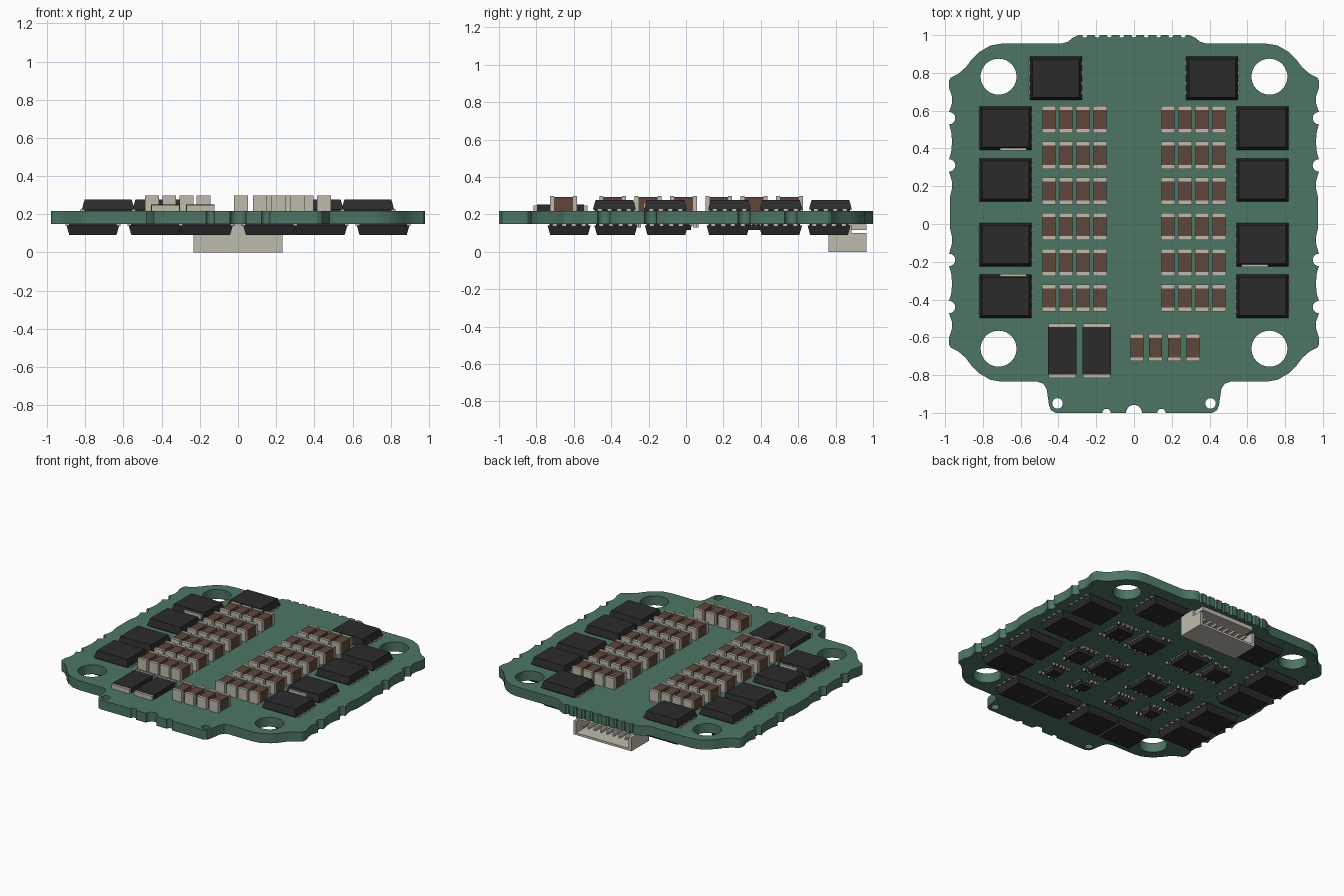
import bpy, bmesh, math, random

random.seed(4)
cube = bpy.data.objects.get("Cube")
if cube:
    bpy.data.objects.remove(cube)


def material(name, rgb):
    m = bpy.data.materials.new(name)
    m.use_nodes = True
    m.diffuse_color = (*rgb, 1)
    m.node_tree.nodes["Principled BSDF"].inputs["Base Color"].default_value = (*rgb, 1)
    return m


GREEN = material("board green", (0.075, 0.18, 0.125))
BLACK = material("package black", (0.024, 0.024, 0.024))
BROWN = material("ceramic brown", (0.115, 0.062, 0.044))
METAL = material("terminal metal", (0.52, 0.49, 0.41))
CREAM = material("connector cream", (0.52, 0.50, 0.42))
TOP, BOTTOM = 0.218, 0.149   # board faces


class Part:
    """Collects boxes into one named object with flat colours."""

    def __init__(self, name, *mats):
        self.name, self.mats, self.bm = name, mats, bmesh.new()

    def box(self, x, y, z0, z1, sx, sy, mat=0, top=0.0, bottom=0.0):
        verts = bmesh.ops.create_cube(self.bm, size=1)["verts"]
        for v in verts:
            inset = top if v.co.z > 0 else bottom
            v.co = (x + v.co.x * (sx - 2 * inset), y + v.co.y * (sy - 2 * inset),
                    z1 if v.co.z > 0 else z0)
        for f in {f for v in verts for f in v.link_faces}:
            f.material_index = mat

    def finish(self):
        me = bpy.data.meshes.new(self.name)
        self.bm.to_mesh(me)
        self.bm.free()
        for m in self.mats:
            me.materials.append(m)
        ob = bpy.data.objects.new(self.name, me)
        bpy.context.collection.objects.link(ob)
        return ob


def arc(cx, cy, r, start, end, n=8):
    angles = [math.radians(start + (end - start) * i / n) for i in range(n + 1)]
    return [(cx + r * math.cos(a), cy + r * math.sin(a)) for a in angles]


# Board outline: right half from top to bottom, then mirrored
EDGE, MID = 0.979, 0.06
corner = [(0.70, 0.955), (0.76, 0.945), (0.82, 0.91), (0.86, 0.87),
          (0.89, 0.83), (0.93, 0.795), (0.97, 0.775), (EDGE, 0.76)]
half = arc(0, 1, 0.013, 270, 360, 4)
for k in range(1, 5):
    half += arc(k * 0.065, 1, 0.013, 180, 360, 6)
half += [(0.295, 1), (0.325, 0.985), (0.35, 0.965), (0.385, 0.955)] + corner
side = [(EDGE, 0.72), (0.965, 0.68), (0.963, 0.64), (EDGE - 0.004, 0.605)]
side += arc(EDGE, 0.56, 0.033, 90, 270)
side += [(0.968, 0.49), (0.963, 0.435), (0.968, 0.38)]
side += arc(EDGE, 0.31, 0.033, 90, 270)
side += [(0.965, 0.23), (0.963, 0.19), (EDGE - 0.004, 0.14)]
half += side + [(x, 2 * MID - y) for x, y in reversed(side)]
half += [(x, 2 * MID - y) for x, y in reversed(corner)]
half += [(0.51, -0.835), (0.48, -0.845), (0.462, -0.875), (0.45, -0.96), (0.44, -0.985), (0.415, -1)]
half += arc(0.145, -1, 0.022, 0, 180) + arc(0, -1, 0.042, 0, 90, 6)
outline = half + [(-x, y) for x, y in reversed(half[1:-1])]
loops = [outline]
for s in (-1, 1):
    loops += [arc(s * 0.717, y, 0.095, 0, 360 - 7.5, 47) for y in (0.78, -0.66)]
    loops.append(arc(s * 0.405, -0.95, 0.028, 0, 345, 23))

curve = bpy.data.curves.new("circuit_board", "CURVE")
curve.dimensions, curve.fill_mode = "2D", "BOTH"
curve.extrude = (TOP - BOTTOM) / 2
for loop in loops:
    sp = curve.splines.new("POLY")
    sp.points.add(len(loop) - 1)
    for p, (x, y) in zip(sp.points, loop):
        p.co = (x, y, 0, 1)
    sp.use_cyclic_u = True
curve.materials.append(GREEN)
board = bpy.data.objects.new("circuit_board", curve)
board.location.z = (TOP + BOTTOM) / 2
bpy.context.collection.objects.link(board)
bpy.context.view_layer.objects.active = board
board.select_set(True)
bpy.ops.object.convert(target="MESH")
bpy.ops.object.shade_smooth_by_angle(angle=math.radians(30))


# Power transistors: bevelled black bodies with short side leads
def transistor(part, x, y, above):
    if above:
        part.box(x, y, 0.226, 0.276, 0.275, 0.23, 0, top=0.014)
        z0, z1 = TOP, 0.228
    else:
        part.box(x, y, 0.091, 0.141, 0.275, 0.23, 0, bottom=0.014)
        z0, z1 = 0.139, BOTTOM
    part.box(x, y, z0, z1, 0.25, 0.21, 0)
    for s in (-1, 1):
        for k in range(4):
            part.box(x + s * 0.131, y + (k - 1.5) * 0.052, z0, z1, 0.026, 0.024, 1)


upper = Part("upper_transistors", BLACK, METAL)
for s in (-1, 1):
    transistor(upper, s * 0.414, 0.772, True)
    for y in (0.508, 0.233, -0.109, -0.383):
        transistor(upper, s * 0.68, y, True)
# exposed tabs on three of the transistor sides
for x, y in ((-0.64, 0.397), (0.64, -0.22), (-0.64, -0.272)):
    upper.box(x, y, 0.232, 0.262, 0.14, 0.016, 1)
upper.finish()

lower = Part("lower_transistors", BLACK, METAL)
for s in (-1, 1):
    transistor(lower, s * 0.414, 0.765, False)
    for x in (0.165, 0.435):
        transistor(lower, s * x, -0.625, False)
    for y in (0.505, 0.225, -0.105, -0.375):
        transistor(lower, s * 0.76, y, False)
lower.finish()

# Ceramic capacitors: two blocks of four by six and one short row
caps = Part("ceramic_capacitors", BROWN, METAL)
spots = [(s * 0.315 + (k - 1.5) * 0.09, 0.553 - r * 0.189)
         for s in (-1, 1) for r in range(6) for k in range(4)]
spots += [(0.015 + k * 0.099, -0.655) for k in range(4)]
for x, y in spots:
    caps.box(x, y, TOP, 0.294, 0.068, 0.13)
    for s in (-1, 1):
        caps.box(x, y + s * 0.061, TOP, 0.299, 0.073, 0.021, 1)
caps.finish()

# Two large flat resistors
res = Part("shunt_resistors", BLACK, METAL)
for x in (-0.38, -0.197):
    res.box(x, -0.671, TOP, 0.252, 0.15, 0.25)
    for s in (-1, 1):
        res.box(x, -0.671 + s * 0.132, TOP, 0.249, 0.146, 0.024, 1)
res.finish()

# Underside chips with pins, ringed by tiny passives
chips = Part("control_chips", BLACK, METAL)
small = Part("small_passives", BLACK, METAL, BROWN)
layout = [(s * x, y, size) for s in (-1, 1)
          for x, y, size in ((0.18, 0.36, 0.18), (0.42, 0.35, 0.14),
                             (0.18, -0.06, 0.18), (0.43, -0.05, 0.14),
                             (0.16, -0.34, 0.09), (0.42, -0.32, 0.09))]
for x, y, size in layout:
    chips.box(x, y, 0.117, BOTTOM, size, size, 0, bottom=0.004)
    n = int(size / 0.025)
    for k in range(n):
        t = (k - (n - 1) / 2) * 0.024
        for s in (-1, 1):
            chips.box(x + s * size / 2, y + t, 0.14, BOTTOM, 0.02, 0.01, 1)
            chips.box(x + t, y + s * size / 2, 0.14, BOTTOM, 0.01, 0.02, 1)
    reach = size / 2 + 0.027
    for k in range(-2, 3):
        for s in (-1, 1):
            if random.random() < 0.75:
                px, py = x + k * reach / 2.6, y + s * reach
                small.box(px, py, 0.132, BOTTOM, 0.016, 0.016, random.choice((0, 0, 2)))
                for e in (-1, 1):
                    small.box(px + e * 0.011, py, 0.13, BOTTOM, 0.007, 0.017, 1)
chips.finish()
small.finish()

# Cable socket under the back edge, open to the back
sock = Part("cable_socket", CREAM, METAL)
W, Y0, Y1 = 0.468, 0.762, 0.965
D, YC = Y1 - Y0, (Y0 + Y1) / 2
sock.box(0, YC, 0, 0.016, W, D)
sock.box(0, YC, 0.118, 0.147, W - 0.04, D)
sock.box(0, Y0 + 0.03, 0.016, 0.118, W - 0.04, 0.06)
for s in (-1, 1):
    sock.box(s * (W / 2 - 0.011), YC, 0.016, 0.1, 0.022, D)
    sock.box(s * (W / 2 - 0.011), YC - 0.04, 0.1, 0.147, 0.022, D - 0.08)
for k in range(8):
    x = (k - 3.5) * 0.05
    sock.box(x, YC + 0.02, 0.06, 0.076, 0.014, 0.13, 1)
    sock.box(x, Y0 - 0.012, 0.138, BOTTOM, 0.016, 0.03, 1)
sock.finish()
